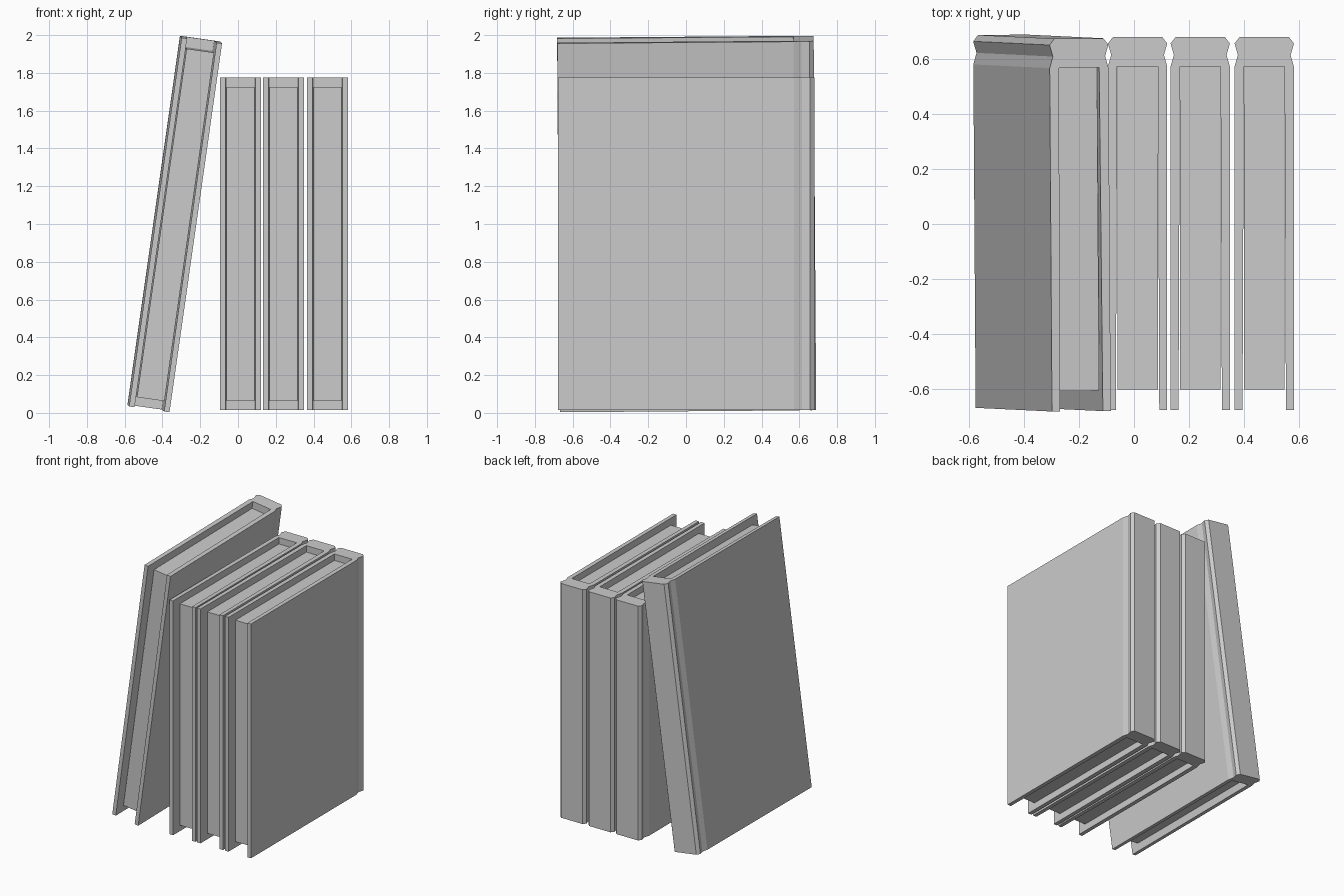
import bpy, bmesh
from math import radians
from mathutils import Euler

if "Cube" in bpy.data.objects:
    bpy.data.objects.remove(bpy.data.objects["Cube"])


def prism(name, outline, height):
    """Extrude an xy outline into a solid centred on z = 0."""
    bm = bmesh.new()
    verts = [bm.verts.new((x, y, -height / 2)) for x, y in outline]
    face = bm.faces.new(verts)
    ext = bmesh.ops.extrude_face_region(bm, geom=[face])
    top = [g for g in ext["geom"] if isinstance(g, bmesh.types.BMVert)]
    bmesh.ops.translate(bm, verts=top, vec=(0, 0, height))
    bmesh.ops.recalc_face_normals(bm, faces=bm.faces)
    mesh = bpy.data.meshes.new(name)
    bm.to_mesh(mesh)
    bm.free()
    obj = bpy.data.objects.new(name, mesh)
    bpy.context.collection.objects.link(obj)
    return obj


# Right half of the binding: inner board, fore edge, hinge groove, spine
HALF_COVER = [(0.074, 0.573), (0.079, -0.677), (0.108, -0.677),
              (0.108, 0.573), (0.096, 0.615), (0.108, 0.657), (0.090, 0.68)]
COVER = HALF_COVER + [(-x, y) for x, y in reversed(HALF_COVER)]

# Page block, tucked into the spine
PAGES = [(-0.0735, -0.603), (0.0735, -0.603), (0.0735, 0.59), (-0.0735, 0.59)]


def book(name, height, location, rotation=(0, 0, 0)):
    cover = prism(name + "_cover", COVER, height)
    pages = prism(name + "_pages", PAGES, height * 0.945)
    for obj in (cover, pages):
        obj.location = location
        obj.rotation_euler = Euler([radians(a) for a in rotation])


# Three upright books
for i, x in enumerate((0.013, 0.241, 0.474)):
    book(f"upright_book_{i + 1}", 1.76, (x, 0, 0.895))

# Taller book leaning against the row
book("leaning_book", 1.972, (-0.335, 0.002, 1.0), (0.45, 8.1, 0.45))
